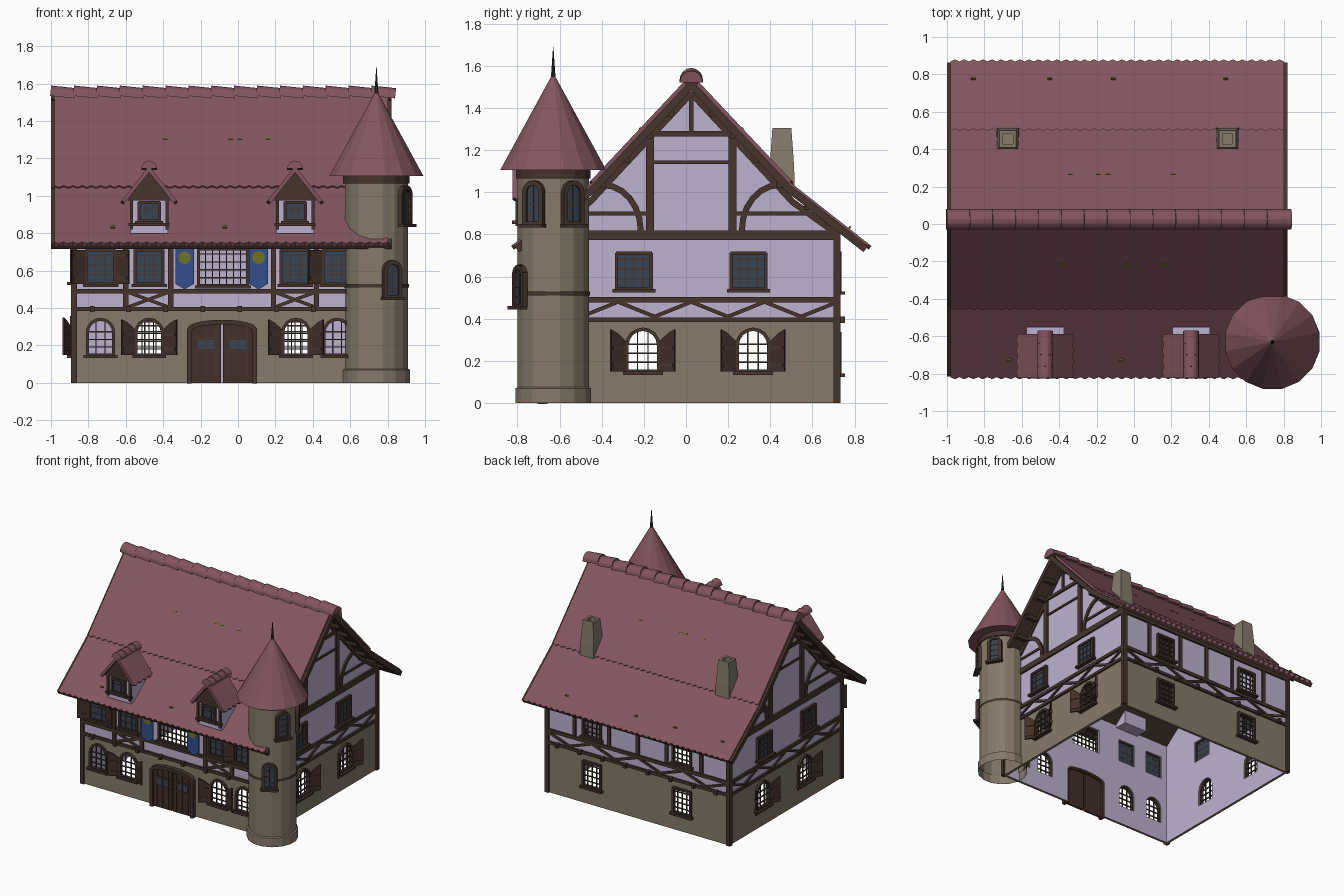
import bpy, bmesh, math
from mathutils import Matrix, Vector

if "Cube" in bpy.data.objects:
    bpy.data.objects.remove(bpy.data.objects["Cube"])

T = lambda x, y, z: Matrix.Translation((x, y, z))
R = lambda deg, ax='Z': Matrix.Rotation(math.radians(deg), 4, ax)

def mat(name, r, g, b):
    m = bpy.data.materials.new(name)
    f = lambda c: (c / 255 / 12.92) if c < 11 else ((c / 255 + .055) / 1.055) ** 2.4
    m.diffuse_color = (f(r), f(g), f(b), 1)
    m.use_nodes = True
    m.node_tree.nodes["Principled BSDF"].inputs["Base Color"].default_value = m.diffuse_color
    return m

TILE, WOOD = mat('roof_tile_red', 132, 85, 95), mat('dark_wood', 70, 52, 44)
STONE, PLASTER = mat('stone', 134, 122, 106), mat('lilac_plaster', 190, 177, 206)
GLASS, BLUE = mat('window_glass', 56, 67, 84), mat('banner_blue', 52, 78, 140)
OLIVE, IRON = mat('olive_yellow', 110, 114, 42), mat('dark_iron', 44, 46, 50)
SHUT = mat('shutter_brown', 66, 46, 40)

parts = {}
def bm_of(part, m):
    return parts.setdefault(part, (bmesh.new(), m))[0]

# local frame of every wall: x along it, -y outward, z up
def prism(part, m, M, pts, y0, y1):
    bm = bm_of(part, m)
    a, b = ([bm.verts.new(M @ Vector((x, y, z))) for x, z in pts] for y in (y0, y1))
    bm.faces.new(a)
    bm.faces.new(b[::-1])
    for i in range(len(pts)):
        j = (i + 1) % len(pts)
        bm.faces.new((a[j], a[i], b[i], b[j]))

def box(part, m, M, x0, x1, y0, y1, z0, z1):
    prism(part, m, M, [(x0, z0), (x1, z0), (x1, z1), (x0, z1)], y0, y1)

def bar(part, m, M, p, q, w, y0, y1):
    p, q = Vector(p), Vector(q)
    d = (q - p).normalized() * w / 2
    n = Vector((-d.y, d.x))
    prism(part, m, M, [p - d * .3 - n, q + d * .3 - n, q + d * .3 + n, p - d * .3 + n], y0, y1)

def path(part, m, M, pts, w, y0, y1):
    for p, q in zip(pts, pts[1:]):
        bar(part, m, M, p, q, w, y0, y1)

def cone(part, m, x, y, z0, z1, r0, r1, n=16, caps=True):
    bmesh.ops.create_cone(bm_of(part, m), cap_ends=caps, segments=n, radius1=r0, radius2=r1, depth=z1 - z0,
                          matrix=T(x, y, (z0 + z1) / 2) @ R(180 / n))

def finish(part):
    bm, m = parts.pop(part)
    bmesh.ops.recalc_face_normals(bm, faces=bm.faces)
    me = bpy.data.meshes.new(part)
    bm.to_mesh(me)
    bm.free()
    me.materials.append(m)
    o = bpy.data.objects.new(part, me)
    bpy.context.collection.objects.link(o)
    return o

def outline(u, z0, z1, w, rise):
    pts = [(u - w / 2, z0), (u + w / 2, z0)]
    if not rise:
        return pts + [(u + w / 2, z1), (u - w / 2, z1)]
    return pts + [(u + w / 2 * math.cos(t * math.pi / 8), z1 - rise + rise * math.sin(t * math.pi / 8)) for t in range(9)]

def window(M, u, z0, z1, w, rise=0, glass=True, shutters=0, nv=2, nh=3, cut=True, fw=.016):
    pts = outline(u, z0, z1, w, rise)
    if cut:
        prism('cutters', WOOD, M, pts, -.03, .05)
    path('window_frames', WOOD, M, pts + pts[:1], fw, -.018, .008)
    if glass:
        prism('window_panes', GLASS, M, pts, -.006, -.001)
    for i in range(1, nv + 1):
        x = -w / 2 + w * i / (nv + 1)
        top = z1 - rise + rise * math.sqrt(1 - (2 * x / w) ** 2)
        bar('window_bars', WOOD, M, (u + x, z0), (u + x, top), .006, -.01, 0)
    for i in range(1, nh + 1):
        z = z0 + (z1 - rise * .6 - z0) * i / (nh + .6)
        bar('window_bars', WOOD, M, (u - w / 2, z), (u + w / 2, z), .006, -.01, 0)
    box('window_sills', WOOD, M, u - w / 2 - .02, u + w / 2 + .02, -.035, 0, z0 - .016, z0)
    for s in (-1, 1):  # open shutters, hinged at the jambs
        if shutters in (2, s):
            H = M @ T(u + s * (w / 2 + .008), -.014, 0) @ R(-s * 30)
            h = z1 - (rise * .75 if rise else 0)
            prism('shutters', SHUT, H, [(0, z0), (s * .08, z0), (s * .08, z1), (s * .045, (z1 * 2 + h) / 3), (0, h)], -.006, .006)
            for z in (z0 + .03, h - .03):
                box('shutter_battens', WOOD, H, s * .008, s * .072, -.011, .011, z - .008, z + .008)

CX, CY, HX, HY = -.09, .025, .79, .695
F, B = T(CX, CY - HY, 0), T(CX, CY + HY, 0) @ R(180)
RT, L = T(CX + HX, CY, 0) @ R(90), T(CX - HX, CY, 0) @ R(-90)
W = ('timber_framing', WOOD)

# front windows, lattice and door (u = x - CX)
for x, s in ((-.735, 0), (-.475, 2), (.31, 2), (.53, 0)):
    window(F, x - CX, .15, .34, .14, .07, False, s)
for x, s in ((-.735, 2), (-.475, 0), (.305, 0), (.53, -1)):
    window(F, x - CX, .53, .71, .15, shutters=s)
window(F, -.08 - CX, .52, .715, .26, glass=False, nv=6, nh=4)
door = outline(-.085 - CX, 0, .325, .35, .04)
prism('cutters', WOOD, F, [(x, z if z else -.05) for x, z in door], -.03, .05)
path('door_frame', WOOD, F, door[1:] + door[:1], .025, -.035, .012)
for s in (-1, 1):
    leaf = [(-.085 - CX + s * a, z) for a, z in ((.006, 0), (.17, 0), (.17, .285), (.12, .312), (.06, .322), (.006, .324))]
    prism('door_leaves', SHUT, F, leaf, -.02, -.004)
    c = -.085 - CX + s * .085
    box('door_panes', GLASS, F, c - .045, c + .045, -.024, -.02, .18, .23)
    for a in (c - .05, c, c + .05):
        box('door_ribs', WOOD, F, a - .004, a + .004, -.027, -.02, .01, .3)
    for z in (.17, .24):
        box('door_ribs', WOOD, F, c - .07, c + .07, -.027, -.02, z - .005, z + .005)
    # hanging banners
    c = -.0875 + s * .1975 - CX
    prism('banners', BLUE, F, [(c - .05, .72), (c - .05, .53), (c, .5), (c + .05, .53), (c + .05, .72)], -.045, -.038)
    prism('banner_emblems', OLIVE, F, [(c + .034 * math.cos(k * math.pi / 6), .67 + .034 * math.sin(k * math.pi / 6)) for k in range(12)], -.05, -.045)
    box('banner_rods', WOOD, F, c - .06, c + .06, -.05, -.032, .715, .728)

# back and gable windows
for x in (-.475, .305):
    window(B, -(x - CX), .14, .33, .15, 0, False, nh=4, nv=3)
    window(B, -(x - CX), .53, .71, .15, 0, False, nh=4, nv=3)
for M, s in ((RT, 1), (L, -1)):
    for u in (-.23, .293):
        window(M, s * u, .15, .35, .15, .075, False, 2)
    for u in (-.272, .272):
        window(M, u, .54, .71, .165, nv=3)

# timber framing
for M, h in ((F, HX), (B, HX), (RT, HY), (L, HY)):
    for z, t in ((.395, .022), (.49, .026), (.795, .045)):
        box(*W, M, -h - .012, h + .012, -.014, 0, z - t / 2, z + t / 2)
    for s in (-1, 1):
        box(*W, M, s * h - .014, s * h + .014, -.012, .02, 0, .8)
    n = 8 if M is not F else 0
    if n:
        path(*W, M, [(-h + 2 * h * i / n, .41 if i % 2 else .48) for i in range(n + 1)], .018, -.011, 0)
    for i in range(8):
        u = -h + .1 + i * (2 * h - .2) / 7
        if M in (F, B):
            box('joist_ends', WOOD, M, u - .012, u + .012, -.035, 0, .38, .41)
for x in (-.6, -.36, .19, .42):
    box(*W, F, x - CX - .014, x - CX + .014, -.013, 0, .39, .8)
for c in (-.48, .305):
    for s in (-1, 1):
        bar(*W, F, (c - CX - .1, .445 - s * .037), (c - CX + .1, .445 + s * .037), .018, -.011, 0)
for u in (-.55, -.25, 0, .25, .55):
    box(*W, B, u - .014, u + .014, -.011, 0, .49, .8)
for M in (RT, L):
    box(*W, M, -.19, .19, -.013, 0, 1.265, 1.29)
    box(*W, M, -.2, .2, -.009, 0, 1.135, 1.15)
    box(*W, M, -.01, .01, -.011, 0, 1.28, 1.47)
    for s in (-1, 1):
        box(*W, M, s * .195 - .019, s * .195 + .019, -.013, 0, .8, 1.27)
        bar(*W, M, (s * .2, .9), (s * .57, .9), .018, -.009, 0)
        path(*W, M, [(s * (.42 - .18 * math.cos(t * math.pi / 12)), .82 + .215 * math.sin(t * math.pi / 12)) for t in range(7)], .028, -.012, 0)
        path(*W, M, [(0, 1.47), (s * .48, .955), (s * HY, .8)], .03, -.012, 0)
        for d, z in ((.1, 1.36), (.2, 1.255), (.31, 1.14), (.42, 1.02), (.55, .915), (.65, .84)):
            box('purlin_ends', WOOD, M, s * d - .016, s * d + .016, -.1, 0, z + .0, z + .03)

# walls: stone below, plaster above, openings cut through
cutter = finish('cutters')
cutter.hide_render = True
gable = [(-HY, .39), (HY, .39), (HY, .8), (.48, .97), (0, 1.485), (-.48, .97), (-HY, .8)]
for nm, M, h in (('front', F, HX - .02), ('back', B, HX - .02), ('right', RT, HY), ('left', L, HY)):
    box(nm + '_stone_wall', STONE, M, -h, h, 0, .02, 0, .39)
    if h == HY:
        prism(nm + '_plaster_wall', PLASTER, M, gable, 0, .02)
    else:
        box(nm + '_plaster_wall', PLASTER, M, -h, h, 0, .02, .39, .82)
    for part in (nm + '_stone_wall', nm + '_plaster_wall'):
        o = finish(part)
        mod = o.modifiers.new('openings', 'BOOLEAN')
        mod.object, mod.solver = cutter, 'EXACT'
        me = bpy.data.meshes.new_from_object(o.evaluated_get(bpy.context.evaluated_depsgraph_get()))
        o.modifiers.clear()
        o.data = me
        me.materials.clear()
        for m in ((STONE, PLASTER) if 'stone' in part else (PLASTER,)):
            me.materials.append(m)
        inward = M.to_3x3() @ Vector((0, 1, 0))
        for p in me.polygons:  # inner faces are plastered
            p.material_index = 1 if 'stone' in part and p.normal.dot(inward) > .5 else 0
bpy.data.objects.remove(cutter)

# roof slopes with toothed lower edges over wooden boards
def slope(name, C, half, d0, z0, d1, z1, teeth, lift=0, t=.022, boards=True):
    M = C @ T(0, -d0, z0) @ R(-math.degrees(math.atan2(d0 - d1, z1 - z0)), 'X')
    n, ln, e = teeth * 2, math.hypot(d0 - d1, z1 - z0), half - (.018 if boards else 0)
    low = [(-e + 2 * e * i / n, .0 if i % 2 else .014) for i in range(n + 1)]
    prism(name + '_tiles', TILE, M, low + [(e, ln), (-e, ln)], -lift, t)
    if boards:
        box(name + '_boards', WOOD, M, -half, half, t - .012, t + .024, .012, ln)
    return M

for a in (0, 180):
    C = T(CX, CY, 0) @ R(a)
    M = slope('lower_roof', C, .91, .855, .745, .46, 1.055, 36)
    U = slope('upper_roof', C, .91, .48, 1.04, 0, 1.55, 36, .008)
    for S, z, xs in ((M, .13, (-.58, .02, .36, .77)), (U, .35, (-.3, .05, .1, .25))):  # moss flecks
        for x in xs:
            box('moss', OLIVE, S, x - .012, x + .012, -.012, 0, z, z + .01)

def ridge(name, M, x0, x1, n, r, z):
    step = (x1 - x0) / n
    pts = [(r * math.cos(k * math.pi / 8), r * math.sin(k * math.pi / 8)) for k in range(9)]
    for i in range(n):
        prism(name, TILE, M @ T(x0 + (i + .5) * step, 0, z) @ R(6, 'Y') @ R(90), pts, -step * .54, step * .54)

ridge('ridge_tiles', T(0, CY, 0), -1, .835, 15, .055, 1.528)

# dormers
for x in (-.475, .305):
    D = T(x, -.79, 0)
    prism('dormer_bodies', PLASTER, D, [(-.1, .8), (.1, .8), (.1, .99), (-.1, .99)], 0, .24)
    prism('dormer_gables', WOOD, D, [(-.115, .975), (.115, .975), (0, 1.14)], -.012, .19)
    window(D, 0, .865, .965, .11, nv=2, nh=1, cut=False)
    for s in (-1, 1):
        box('dormer_posts', WOOD, D, s * .095 - .008, s * .095 + .008, -.01, .01, .82, .98)
        slope('dormer_roof', T(x, -.705, 0) @ R(s * 90), .118, .155, .965, 0, 1.16, 4, 0, .02, False)
        bar('dormer_barge_boards', WOOD, D, (s * .14, .967), (0, 1.14), .02, -.025, -.01)
    box('dormer_sills', WOOD, D, -.11, .11, -.02, .01, .84, .855)
    ridge('dormer_ridge_tiles', T(x, -.7, 0) @ R(90), -.125, .125, 4, .042, 1.143)

# chimneys: tapered square stacks with a flue hole
for x in (-.675, .5):
    bm = bm_of('chimneys', STONE)
    rings = [[bm.verts.new((x + a * w, .455 + b * w, z)) for a, b in ((-1, -1), (1, -1), (1, 1), (-1, 1))]
             for w, z in ((.062, .98), (.058, 1.12), (.045, 1.305), (.027, 1.305), (.027, 1.22))]
    for p, q in zip(rings, rings[1:]):
        for i in range(4):
            bm.faces.new((p[i], p[i - 1], q[i - 1], q[i]))
    bm.faces.new(rings[-1])

# corner tower
tx, ty = .74, -.63
cone('tower_body', STONE, tx, ty, .06, 1.09, .172, .172, caps=False)
cone('tower_base', STONE, tx, ty, 0, .07, .183, .183, caps=False)
cone('tower_base', STONE, tx, ty, .07, .075, .183, .172, caps=False)
cone('tower_bands', WOOD, tx, ty, .51, .53, .179, .179, caps=False)
cone('tower_bands', WOOD, tx, ty, 1.065, 1.11, .181, .181)
cone('tower_roof', TILE, tx, ty, 1.105, 1.56, .257, .004)
cone('tower_spike', IRON, tx, ty, 1.53, 1.69, .013, .001, 8)
for ang, z0, z1 in ((-62, .46, .645), (-31, .85, 1.045), (31, .85, 1.045)):
    window(T(tx, ty, 0) @ R(ang + 90) @ T(0, -.175, 0), 0, z0, z1, .09, .045, nv=1, nh=3, cut=False, fw=.022)

for part in list(parts):
    finish(part)
